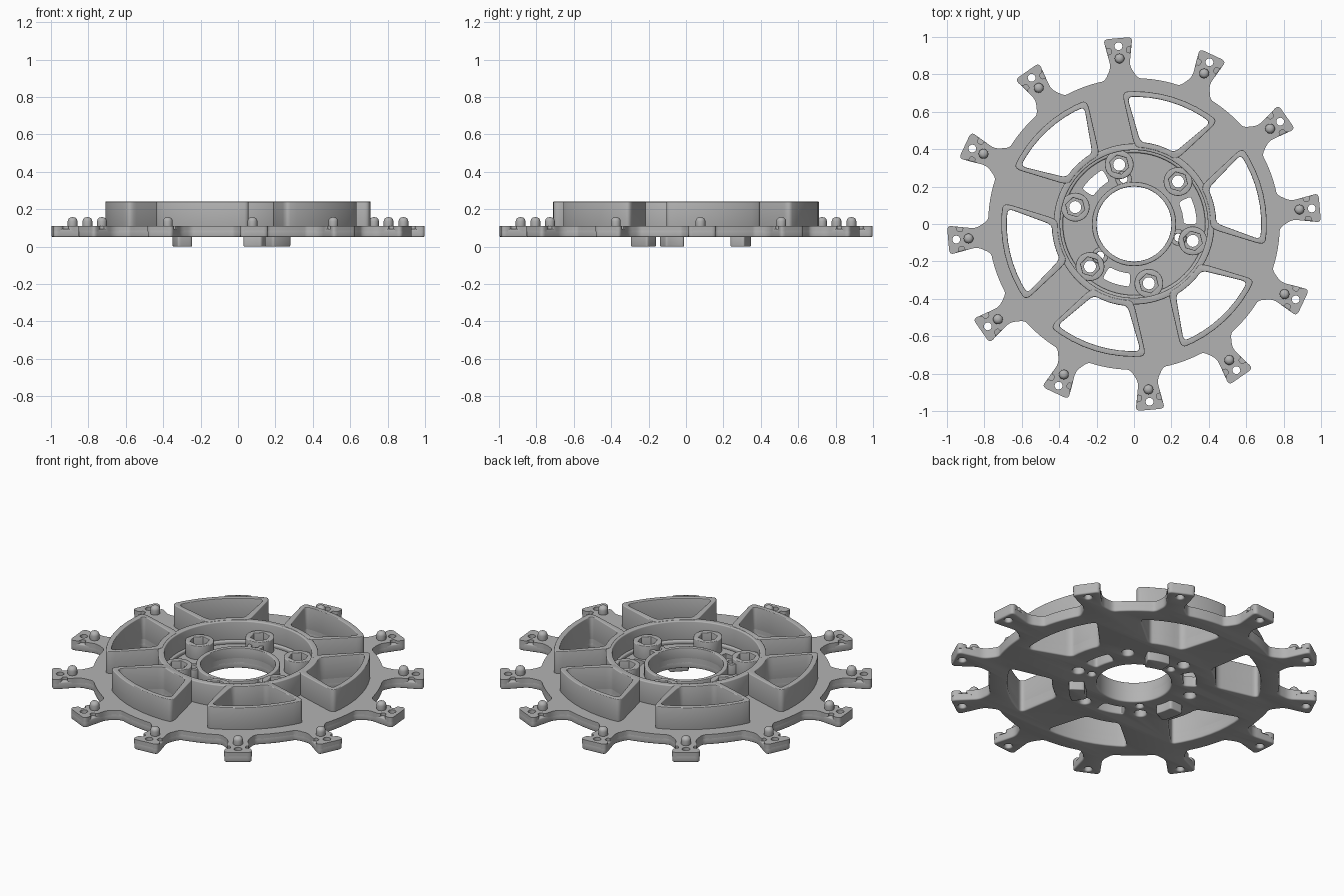
import bpy, bmesh
from math import sin, cos, radians, pi
from mathutils import Vector

cube = bpy.data.objects.get("Cube")
if cube:
    bpy.data.objects.remove(cube, do_unlink=True)

grey = bpy.data.materials.new("satin grey")
grey.use_nodes = True
grey.diffuse_color = (0.45, 0.45, 0.45, 1)
grey.node_tree.nodes["Principled BSDF"].inputs["Base Color"].default_value = grey.diffuse_color


def polar(r, deg):
    return Vector((r * cos(radians(deg)), r * sin(radians(deg))))


def place(u, v, deg):
    """Point at distance u along a spoke direction, v sideways."""
    return polar(u, deg) + polar(v, deg + 90)


def circle(centre, r, n=32, turn=0):
    return [centre + polar(r, turn + 360 * i / n) for i in range(n)]


def arc(r, a, b, n):
    return [polar(r, a + (b - a) * i / n) for i in range(n + 1)]


def fillet(points, size, steps=5):
    """Round every clear corner of a closed outline."""
    out = []
    for i, p in enumerate(points):
        a, b = points[i - 1] - p, points[(i + 1) % len(points)] - p
        if abs(a.angle(b) - pi) < 0.3:
            out.append(p)
            continue
        p0 = p + a.normalized() * min(size, a.length * 0.45)
        p1 = p + b.normalized() * min(size, b.length * 0.45)
        for k in range(steps + 1):
            t = k / steps
            out.append(p0 * (1 - t) ** 2 + p * 2 * t * (1 - t) + p1 * t * t)
    return out


def slab(name, loops, z0, z1, bevel=0.0, rounds=2):
    """Extrude outlines (inner ones become holes) from z0 to z1."""
    curve = bpy.data.curves.new(name, 'CURVE')
    curve.dimensions = '2D'
    curve.fill_mode = 'BOTH'
    curve.extrude = (z1 - z0) / 2 - bevel
    curve.bevel_depth = bevel
    curve.bevel_resolution = rounds
    curve.offset = -bevel
    for loop in loops:
        spline = curve.splines.new('POLY')
        spline.points.add(len(loop) - 1)
        for point, co in zip(spline.points, loop):
            point.co = (co.x, co.y, 0, 1)
        spline.use_cyclic_u = True
    temp = bpy.data.objects.new(name + "_outline", curve)
    bpy.context.collection.objects.link(temp)
    deps = bpy.context.evaluated_depsgraph_get()
    mesh = bpy.data.meshes.new_from_object(temp.evaluated_get(deps))
    bpy.data.objects.remove(temp, do_unlink=True)
    bm = bmesh.new()
    bm.from_mesh(mesh)
    bmesh.ops.remove_doubles(bm, verts=bm.verts, dist=1e-5)
    bmesh.ops.translate(bm, verts=bm.verts, vec=(0, 0, (z0 + z1) / 2))
    bmesh.ops.recalc_face_normals(bm, faces=bm.faces)
    bm.to_mesh(mesh)
    bm.free()
    mesh.name = name
    mesh.materials.clear()
    mesh.materials.append(grey)
    obj = bpy.data.objects.new(name, mesh)
    bpy.context.collection.objects.link(obj)
    bpy.ops.object.select_all(action='DESELECT')
    obj.select_set(True)
    bpy.context.view_layer.objects.active = obj
    bpy.ops.object.shade_smooth_by_angle(angle=radians(32))
    return obj


TABS = [5 + 30 * i for i in range(12)]
POCKETS = [13 + 60 * i for i in range(6)]
LUGS = [44 + 60 * i for i in range(6)]
THIRDS = [13 + 120 * i for i in range(3)]
ORIGIN = Vector((0, 0))


def rim(notched):
    """Round plate edge with twelve flared tabs, optionally notched at the sides."""
    side = [(0.845, 0.05)]
    if notched:
        side += [(0.915, 0.063), (0.915, 0.04), (0.945, 0.04), (0.945, 0.069)]
    side += [(0.997, 0.078)]
    pts = []
    for a in TABS:
        pts += [place(u, -v, a) for u, v in side]
        pts += [place(u, v, a) for u, v in reversed(side)]
        pts += arc(0.78, a + 6.5, a + 23.5, 6)
    return fillet(pts, 0.004 if notched == "sharp" else 0.028)


def sector(deg, r0, r1, half0, half1, corner, n=8):
    return fillet(arc(r1, deg - half1, deg + half1, n)
                  + arc(r0, deg + half0, deg - half0, n // 2), corner)


# Openings shared by both layers of the plate
windows = [sector(a, 0.44, 0.68, 12.5, 20, 0.035) for a in POCKETS]
slots = [sector(a, 0.265, 0.335, 13, 13, 0.025) for a in THIRDS]
lug_holes = [circle(polar(0.327, a), 0.032) for a in LUGS]
dowels = [polar(0.247, a - 30) for a in THIRDS]
dowel_holes = [circle(c, 0.021, 20) for c in dowels]
tab_holes = [circle(polar(0.954, a), 0.021, 20) for a in TABS]
openings = windows + slots + lug_holes + dowel_holes + tab_holes + [circle(ORIGIN, 0.2, 64)]

# Main plate: rounded lower layer and notched upper layer
slab("plate_lower", [rim(False)] + openings, 0.05, 0.094, 0.008)
slab("plate_upper", [rim(True)] + openings, 0.08, 0.11)

# Raised pocket walls around the windows
for i, a in enumerate(POCKETS):
    slab(f"pocket_wall_{i + 1}",
         [sector(a, 0.41, 0.71, 16.5, 22.3, 0.05), windows[i]], 0.105, 0.24, 0.004)

# Hub wall with a stepped foot, and the bore collar
slab("hub_wall", [circle(ORIGIN, 0.43, 96), circle(ORIGIN, 0.395, 96)], 0.105, 0.238, 0.006)
slab("hub_foot", [circle(ORIGIN, 0.42, 96), circle(ORIGIN, 0.38, 96)], 0.105, 0.13, 0.008)
slab("bore_collar", [circle(ORIGIN, 0.225, 64), circle(ORIGIN, 0.2, 64)], 0.105, 0.17, 0.004)

# Lug bosses with hexagonal sockets
for i, a in enumerate(LUGS):
    c = polar(0.327, a)
    slab(f"lug_boss_{i + 1}", [circle(c, 0.077), circle(c, 0.052, 6, a)], 0.105, 0.19, 0.004)
    slab(f"lug_seat_{i + 1}", [circle(c, 0.06), circle(c, 0.032)], 0.105, 0.145)

# Small dowel bosses beside three of the lugs
for i, c in enumerate(dowels):
    slab(f"dowel_boss_{i + 1}", [circle(c, 0.044, 24), dowel_holes[i]], 0.105, 0.168, 0.003)

# Domed pins on the tabs
slab("tab_pins", [circle(polar(0.888, a), 0.026, 20) for a in TABS], 0.09, 0.157, 0.022, 4)

# Locating pads underneath
slab("bottom_pads", [sector(a + 60, 0.265, 0.35, 11, 11, 0.02) for a in THIRDS], 0, 0.06, 0.005)
